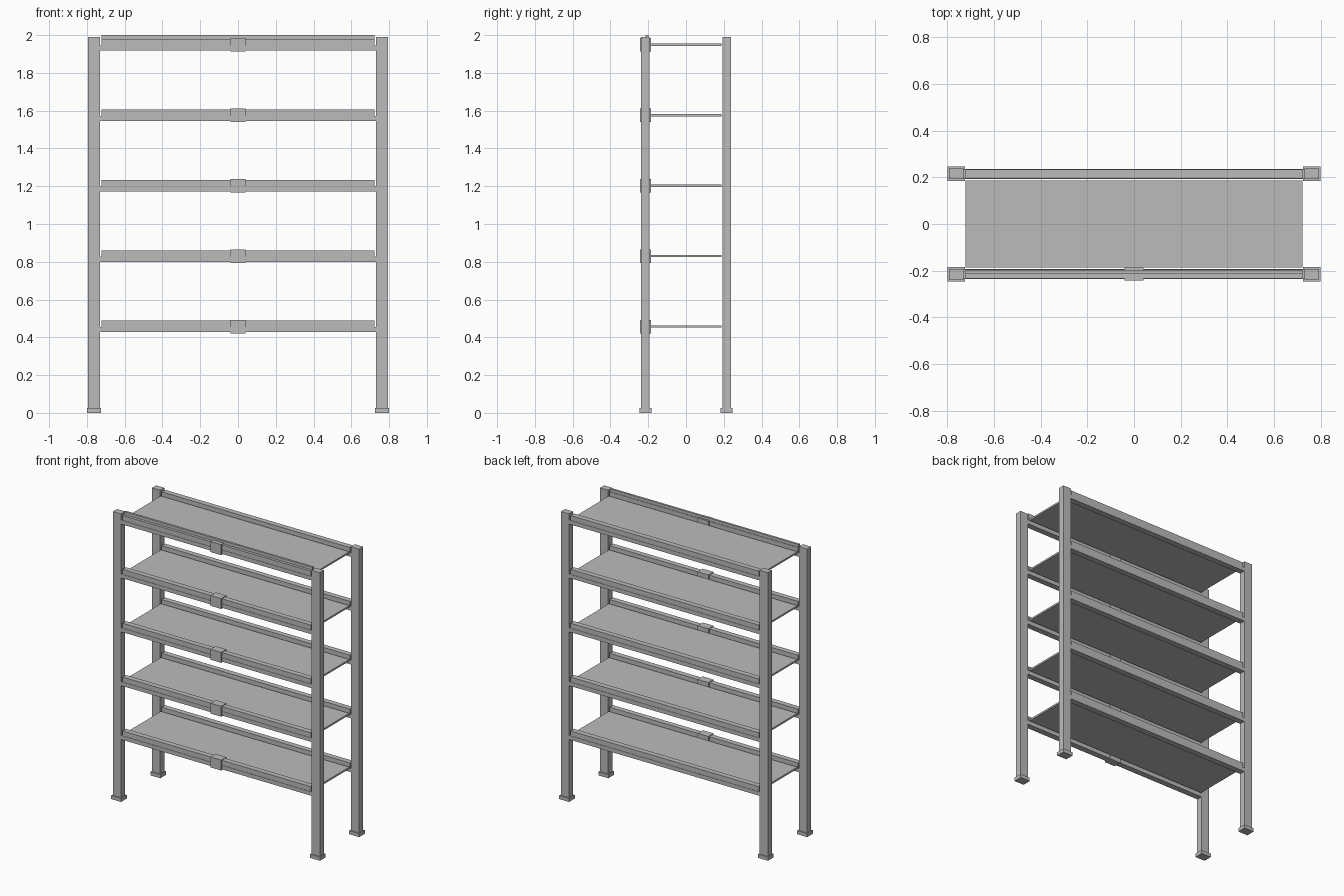
import bpy

cube = bpy.data.objects.get("Cube")
if cube:
    bpy.data.objects.remove(cube, do_unlink=True)

steel = bpy.data.materials.new("grey_steel")
steel.use_nodes = True
GREY = (0.5, 0.5, 0.5, 1)
steel.diffuse_color = GREY
steel.node_tree.nodes["Principled BSDF"].inputs["Base Color"].default_value = GREY


def box(name, x, y, z):
    """Flat box spanning the given (low, high) range on each axis."""
    bpy.ops.mesh.primitive_cube_add(size=1)
    ob = bpy.context.object
    ob.name = name
    spans = (x, y, z)
    ob.location = [(a + b) / 2 for a, b in spans]
    ob.scale = [b - a for a, b in spans]
    bpy.ops.object.transform_apply(location=True, scale=True, rotation=False)
    ob.data.materials.append(steel)
    return ob


def around(centre, half):
    return centre - half, centre + half


POST_X, POST_Y = 0.762, 0.2145
BEAM_X = 0.731
SHELF_X, SHELF_Y = 0.722, 0.187
LEVELS = [0.457 + 0.373 * i for i in range(5)]

# Corner posts standing on wider feet
for sx, side in ((-1, "right"), (1, "left")):
    for sy, end in ((-1, "front"), (1, "back")):
        x, y = sx * POST_X, sy * POST_Y
        box(f"{end}_{side}_post", around(x, 0.031), around(y, 0.0225), (0.02, 1.99))
        box(f"{end}_{side}_foot", around(x, 0.038), around(y, 0.031), (0, 0.025))

for i, z in enumerate(LEVELS, 1):
    # Shelf board
    box(f"shelf_{i}", (-SHELF_X, SHELF_X), (-SHELF_Y, SHELF_Y), around(z, 0.006))
    # Stepped beams: full-length lower bar, slightly narrower and shorter upper bar
    for sy, end in ((-1, "front"), (1, "back")):
        y = sy * POST_Y
        box(f"{end}_beam_lower_{i}", (-BEAM_X, BEAM_X), around(y, 0.021), (z - 0.03, z - 0.003))
        box(f"{end}_beam_upper_{i}", (-SHELF_X, SHELF_X), around(y, 0.0185), (z - 0.003, z + 0.031))
    # Sleeve at the middle of the front beam
    box(f"front_sleeve_{i}", around(0, 0.041), around(-POST_Y, 0.028), around(z, 0.036))

# Raised strip along the top front beam
box("top_front_rail", (-SHELF_X, SHELF_X), (-0.214, -0.199), (LEVELS[-1] + 0.03, 2.0))
